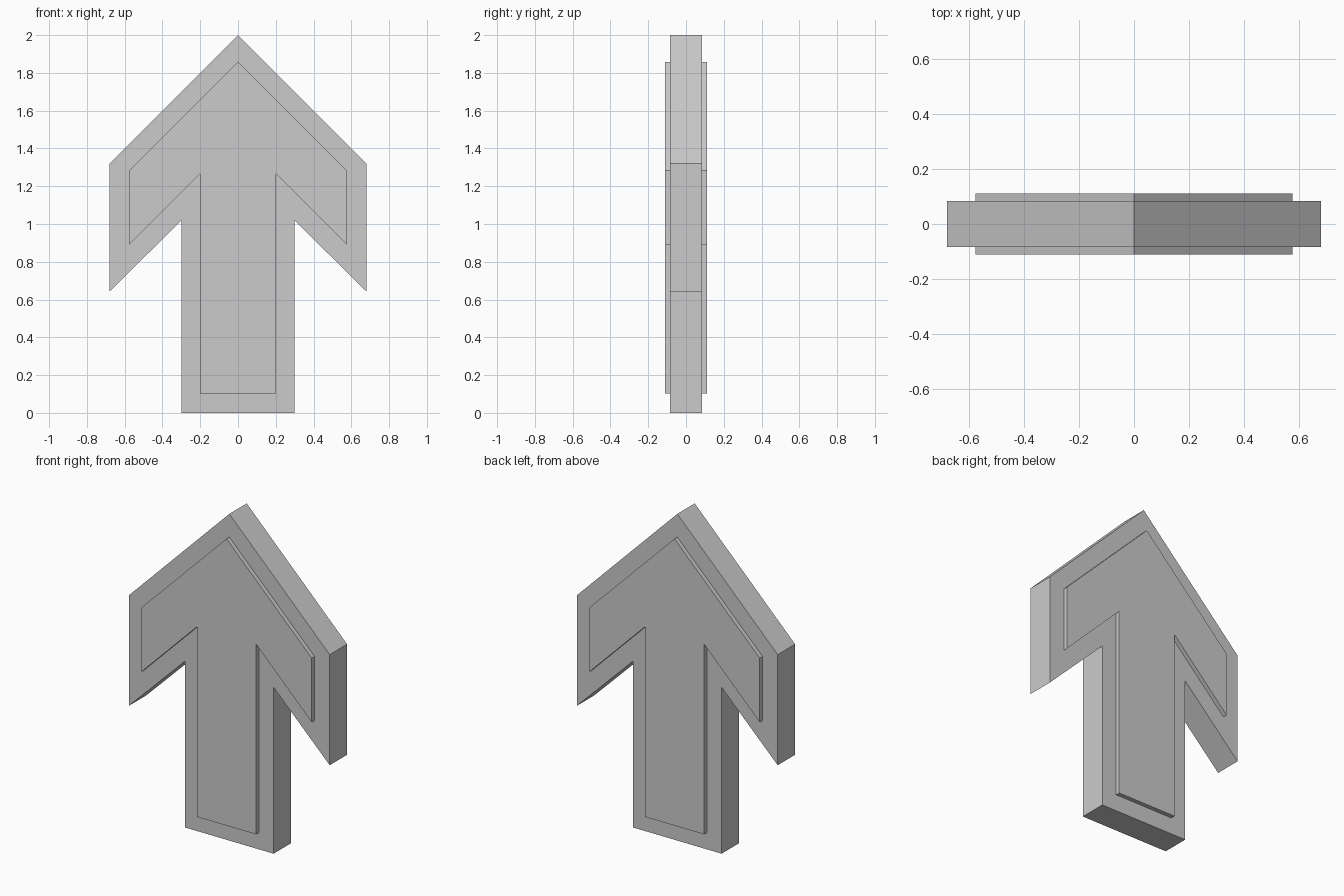
import bpy, bmesh

if "Cube" in bpy.data.objects:
    bpy.data.objects.remove(bpy.data.objects["Cube"])

# Right half of each outline (x, z), from the tip down
outer = [(0, 2), (0.68, 1.32), (0.68, 0.643), (0.3, 1.018), (0.3, 0)]
inner = [(0, 1.858), (0.577, 1.282), (0.577, 0.889), (0.2, 1.266), (0.2, 0.102)]
BODY, RAISED = 0.084, 0.111  # half depths


def mirrored(half):
    return half + [(-x, z) for x, z in reversed(half[1:])]


bm = bmesh.new()


def ring(half, y):
    return [bm.verts.new((x, y, z)) for x, z in mirrored(half)]


# Stack of outlines: raised front panel, body, raised back panel
rings = [ring(inner, -RAISED), ring(inner, -BODY), ring(outer, -BODY),
         ring(outer, BODY), ring(inner, BODY), ring(inner, RAISED)]
n = len(rings[0])
for a, b in zip(rings, rings[1:]):
    for i in range(n):
        j = (i + 1) % n
        bm.faces.new((a[i], a[j], b[j], b[i]))

# Front and back panel faces
bm.faces.new(rings[0])
bm.faces.new(rings[-1])
bmesh.ops.recalc_face_normals(bm, faces=bm.faces)

mesh = bpy.data.meshes.new("arrow_sign")
bm.to_mesh(mesh)
bm.free()
bpy.context.collection.objects.link(bpy.data.objects.new("arrow_sign", mesh))
